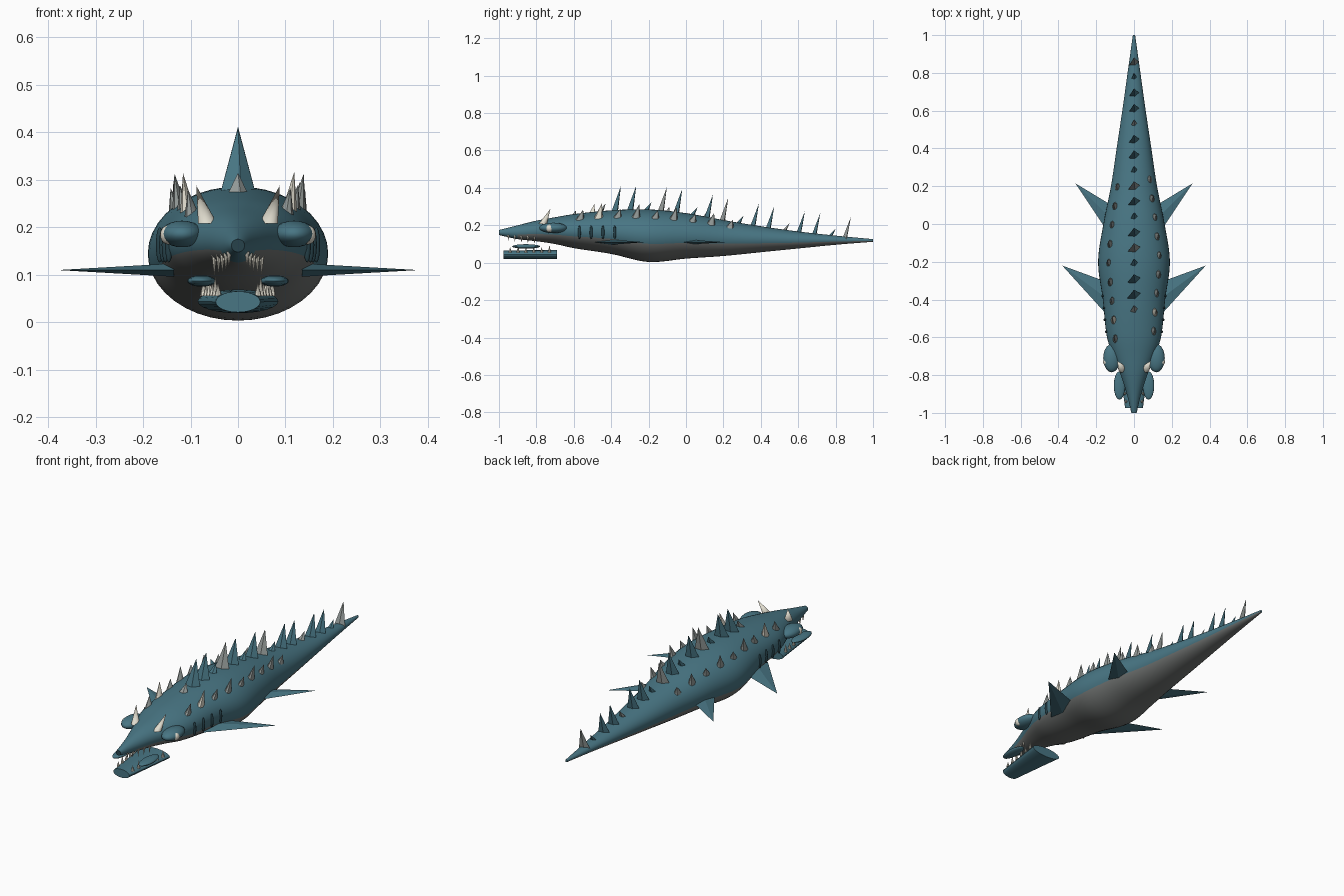
import bpy, bmesh, math
from mathutils import Vector

cube = bpy.data.objects.get("Cube")
if cube:
    bpy.data.objects.remove(cube, do_unlink=True)


def material(name, r, g, b):
    m = bpy.data.materials.new(name)
    m.use_nodes = True
    m.diffuse_color = (r, g, b, 1)
    m.node_tree.nodes["Principled BSDF"].inputs["Base Color"].default_value = (r, g, b, 1)
    return m


SKIN = material("teal skin", 0.065, 0.18, 0.23)
BELLY = material("grey belly", 0.16, 0.17, 0.165)
PLATE = material("grey plate", 0.30, 0.33, 0.32)
BONE = material("bone", 0.75, 0.72, 0.62)
DARK = material("dark slit", 0.02, 0.055, 0.07)


def finish(bm, name, mats, smooth=True):
    bmesh.ops.recalc_face_normals(bm, faces=bm.faces)
    me = bpy.data.meshes.new(name)
    bm.to_mesh(me)
    bm.free()
    for m in mats:
        me.materials.append(m)
    ob = bpy.data.objects.new(name, me)
    bpy.context.collection.objects.link(ob)
    if smooth:
        bpy.ops.object.select_all(action="DESELECT")
        ob.select_set(True)
        bpy.context.view_layer.objects.active = ob
        bpy.ops.object.shade_smooth_by_angle(angle=math.radians(40))
    return ob


def ellipsoid(name, centre, radii, mat):
    bm = bmesh.new()
    bmesh.ops.create_uvsphere(bm, u_segments=20, v_segments=12, radius=1)
    for v in bm.verts:
        v.co = Vector(centre) + Vector([c * r for c, r in zip(v.co, radii)])
    return finish(bm, name, [mat])


def spike(name, base, tip, rx, ry, mat, sides=10, turn=0.0, smooth=True):
    """Pointed cone with a level elliptical base and a free tip."""
    bm = bmesh.new()
    ring = []
    for i in range(sides):
        a = 2 * math.pi * i / sides
        x, y = rx * math.cos(a), ry * math.sin(a)
        ring.append(bm.verts.new((base[0] + x * math.cos(turn) - y * math.sin(turn),
                                  base[1] + x * math.sin(turn) + y * math.cos(turn), base[2])))
    top = bm.verts.new(tip)
    bm.faces.new(ring)
    for i in range(sides):
        bm.faces.new((ring[i], ring[(i + 1) % sides], top))
    return finish(bm, name, [mat], smooth)


# Body stations: y, half width, top, bottom
STATIONS = [(-1, .014, .175, .148), (-.9, .038, .2, .126), (-.8, .07, .225, .115),
            (-.7, .11, .243, .1), (-.6, .143, .26, .078), (-.4, .165, .28, .047),
            (-.2, .19, .285, .004), (0, .162, .265, .022), (.2, .122, .228, .036),
            (.4, .092, .195, .056), (.6, .062, .167, .076), (.8, .034, .145, .096),
            (1, .006, .126, .112)]


def section(y):
    """Smoothly interpolated half width, centre height and half height."""
    k = 0
    while k < len(STATIONS) - 2 and y > STATIONS[k + 1][0]:
        k += 1
    p = [STATIONS[max(0, min(len(STATIONS) - 1, k + d))] for d in (-1, 0, 1, 2)]
    t = (y - p[1][0]) / (p[2][0] - p[1][0])
    span = p[2][0] - p[1][0]
    out = []
    for c in (1, 2, 3):
        m0 = (p[2][c] - p[0][c]) / (p[2][0] - p[0][0]) * span
        m1 = (p[3][c] - p[1][c]) / (p[3][0] - p[1][0]) * span
        out.append((2*t**3 - 3*t*t + 1) * p[1][c] + (t**3 - 2*t*t + t) * m0
                   + (3*t*t - 2*t**3) * p[2][c] + (t**3 - t*t) * m1)
    w, top, low = out
    return w, (top + low) / 2, (top - low) / 2


# Body with grey underside and dark nose tip
SEG, RINGS = 40, 60
bm = bmesh.new()
rings = []
for i in range(RINGS + 1):
    y = -1 + 2 * i / RINGS
    w, c, h = section(y)
    rings.append([bm.verts.new((w * math.cos(2 * math.pi * j / SEG), y,
                                c + h * math.sin(2 * math.pi * j / SEG))) for j in range(SEG)])
for a, b in zip(rings, rings[1:]):
    y = (a[0].co.y + b[0].co.y) / 2
    for j in range(SEG):
        f = bm.faces.new((a[j], a[(j + 1) % SEG], b[(j + 1) % SEG], b[j]))
        f.material_index = int(y > -.9 and math.sin(2 * math.pi * (j + .5) / SEG) < -.36)
bm.faces.new(rings[0]).material_index = 2
bm.faces.new(rings[-1])
finish(bm, "body", [SKIN, BELLY, DARK])

# Dorsal spines, every third one short, every fourth one grey
for i in range(17):
    y = -.465 + .082 * i
    _, c, h = section(y)
    size = 1 - .021 * i
    tall = (.04 if i % 3 == 0 else .13) * (1 - .012 * i)
    wide = (.028 if i % 3 == 0 else .042) * size
    spike("dorsal_spine", (0, y, c + h - .015), (0, y + .035, c + h + tall),
          wide, .02 * size, PLATE if i % 4 == 0 else SKIN, 4, .35, False)


def fin(name, root_front, root_back, tip, s):
    """Thin pointed fin with a diamond section at the root."""
    bm = bmesh.new()
    mid = [(a + b) / 2 for a, b in zip(root_front, root_back)]
    root = [bm.verts.new((s * x, y, .11 + z)) for x, y, z in
            ((*root_front, 0), (*mid, .014), (*root_back, 0), (*mid, -.014))]
    end = bm.verts.new((s * tip[0], tip[1], .11))
    bm.faces.new(root)
    for i in range(4):
        bm.faces.new((root[i], root[(i + 1) % 4], end))
    finish(bm, name, [SKIN], False)


for s, side in ((1, "left"), (-1, "right")):
    fin(side + "_front_fin", (.135, -.49), (.135, -.31), (.38, -.22), s)
    fin(side + "_rear_fin", (.12, -.07), (.07, .07), (.31, .215), s)

    # Row of grey studs along the flank of the back
    for i in range(9):
        y = -.59 + .1 * i + .02 * s
        w, c, h = section(y)
        x, z = s * w * .68, c + h * .68
        spike(side + "_back_stud", (x, y, z - .01),
              (x * 1.1, y + .02, z + (.05, .08)[i % 2] * (1 - .04 * i)),
              .017, .027, BONE if i == 1 else PLATE, 8)

    # Gill slits
    for i in range(4):
        y = -.57 + .063 * i
        w, c, h = section(y)
        ellipsoid(side + "_gill_slit", (s * w * .985, y, .163), (.008, .008, .037), DARK)

    # Brow lump, eye and horn
    ellipsoid(side + "_brow", (s * .118, -.71, .186), (.045, .075, .028), SKIN)
    ellipsoid(side + "_eye", (s * .147, -.73, .184), (.017, .02, .02), BONE)
    spike(side + "_horn", (s * .064, -.765, .208), (s * .088, -.725, .288), .02, .022, BONE, 12)

    # Jaw muscle and teeth
    ellipsoid(side + "_jaw_lump", (s * .077, -.855, .087), (.03, .075, .012), SKIN)
    for i in range(6):
        y = -.94 + .042 * i
        x = s * (.042 + .006 * i)
        spike(side + "_lower_tooth", (x, y, .055), (x, y, .083 + .012 * (i % 2)), .008, .008, BONE, 8)
    for i in range(5):
        y = -.95 + .035 * i
        w, c, h = section(y)
        x = s * w * .75
        spike(side + "_upper_tooth", (x, y, c - h * .5), (x, y, c - h - .018), .006, .006, BONE, 8)

# Floating lower jaw, an oval drum narrowing to the front
bm = bmesh.new()
ends = [[bm.verts.new((rx * math.cos(math.pi * j / 12), y, z + rz * math.sin(math.pi * j / 12)))
         for j in range(24)] for y, rx, z, rz in ((-.975, .047, .043, .022), (-.69, .085, .044, .025))]
for j in range(24):
    k = (j + 1) % 24
    bm.faces.new((ends[0][j], ends[0][k], ends[1][k], ends[1][j]))
for e in ends:
    bm.faces.new(e)
finish(bm, "lower_jaw", [SKIN])
